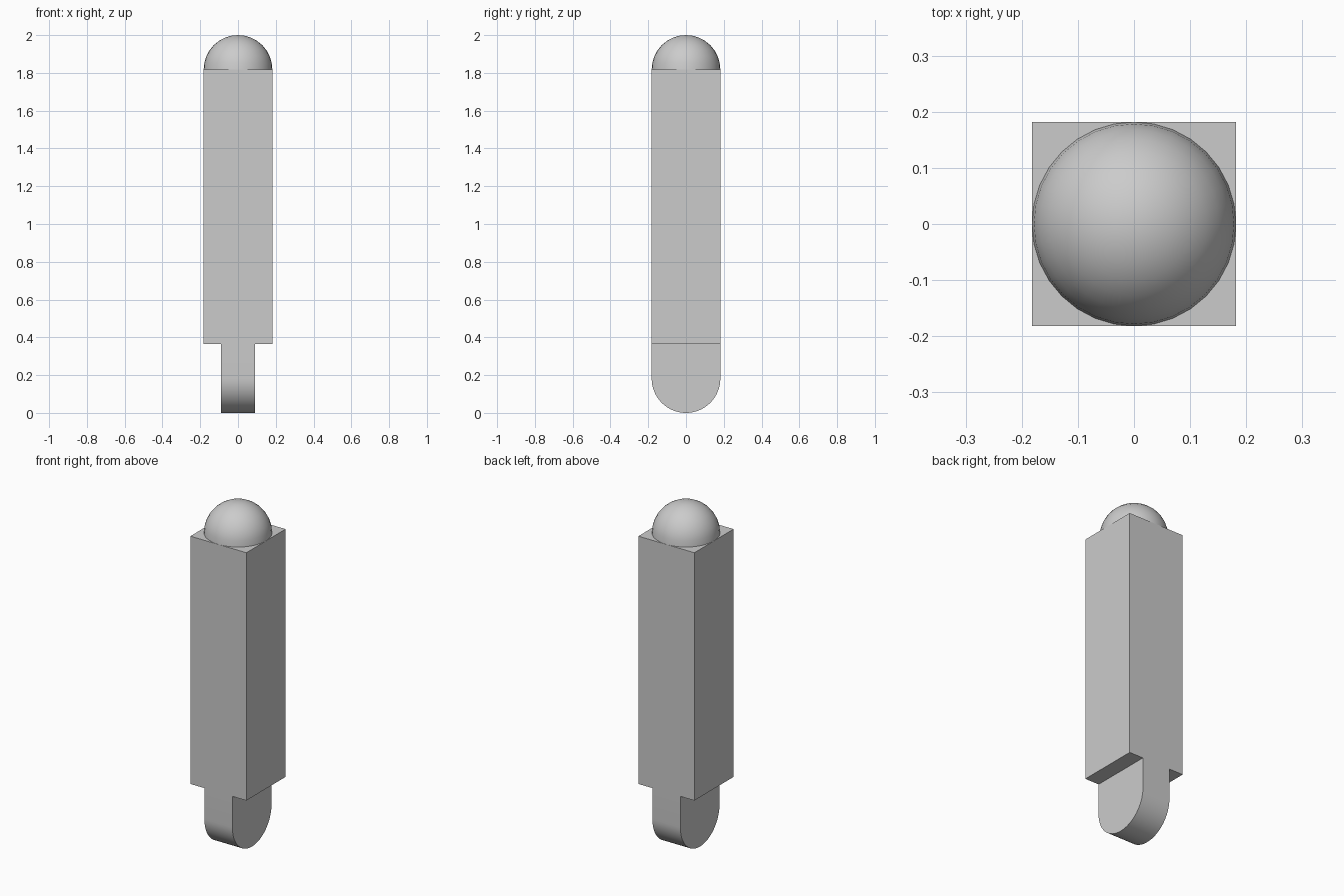
import bpy
import bmesh
from math import pi, sin, cos, radians
from mathutils import Matrix, Vector

if "Cube" in bpy.data.objects:
    bpy.data.objects.remove(bpy.data.objects["Cube"])

R = 2 / 11            # half width of the bar, also the dome and tang radius
TOP = 2 - R           # top face of the bar
SHOULDER = 2 * R      # underside of the bar

grey = bpy.data.materials.new("light grey")
grey.use_nodes = True
colour = (0.6, 0.6, 0.6, 1)
grey.diffuse_color = colour
grey.node_tree.nodes["Principled BSDF"].inputs["Base Color"].default_value = colour


def finish(name, bm, smooth=False):
    bmesh.ops.recalc_face_normals(bm, faces=bm.faces)
    mesh = bpy.data.meshes.new(name)
    bm.to_mesh(mesh)
    bm.free()
    mesh.materials.append(grey)
    obj = bpy.data.objects.new(name, mesh)
    bpy.context.collection.objects.link(obj)
    if smooth:
        bpy.ops.object.select_all(action="DESELECT")
        obj.select_set(True)
        bpy.context.view_layer.objects.active = obj
        bpy.ops.object.shade_smooth_by_angle(angle=radians(30))
    return obj


# Square bar
bm = bmesh.new()
height = TOP - SHOULDER
bmesh.ops.create_cube(bm, size=1, matrix=Matrix.Translation((0, 0, SHOULDER + height / 2))
                      @ Matrix.Diagonal((2 * R, 2 * R, height, 1)))
finish("square_bar", bm)

# Domed top: upper half of a sphere resting on the bar
bm = bmesh.new()
bmesh.ops.create_uvsphere(bm, u_segments=32, v_segments=16, radius=R,
                          matrix=Matrix.Translation((0, 0, TOP)))
bmesh.ops.bisect_plane(bm, geom=bm.verts[:] + bm.edges[:] + bm.faces[:],
                       plane_co=(0, 0, TOP), plane_no=(0, 0, 1), clear_inner=True)
finish("domed_top", bm, smooth=True)

# Flat tang with a rounded lower end
bm = bmesh.new()
steps = 32
profile = [(R, SHOULDER), (-R, SHOULDER)]
profile += [(-R * cos(pi * i / steps), R - R * sin(pi * i / steps)) for i in range(steps + 1)]
face = bm.faces.new([bm.verts.new((-R / 2, y, z)) for y, z in profile])
side = bmesh.ops.extrude_face_region(bm, geom=[face])["geom"]
bmesh.ops.translate(bm, vec=Vector((R, 0, 0)),
                    verts=[v for v in side if isinstance(v, bmesh.types.BMVert)])
finish("rounded_tang", bm, smooth=True)
